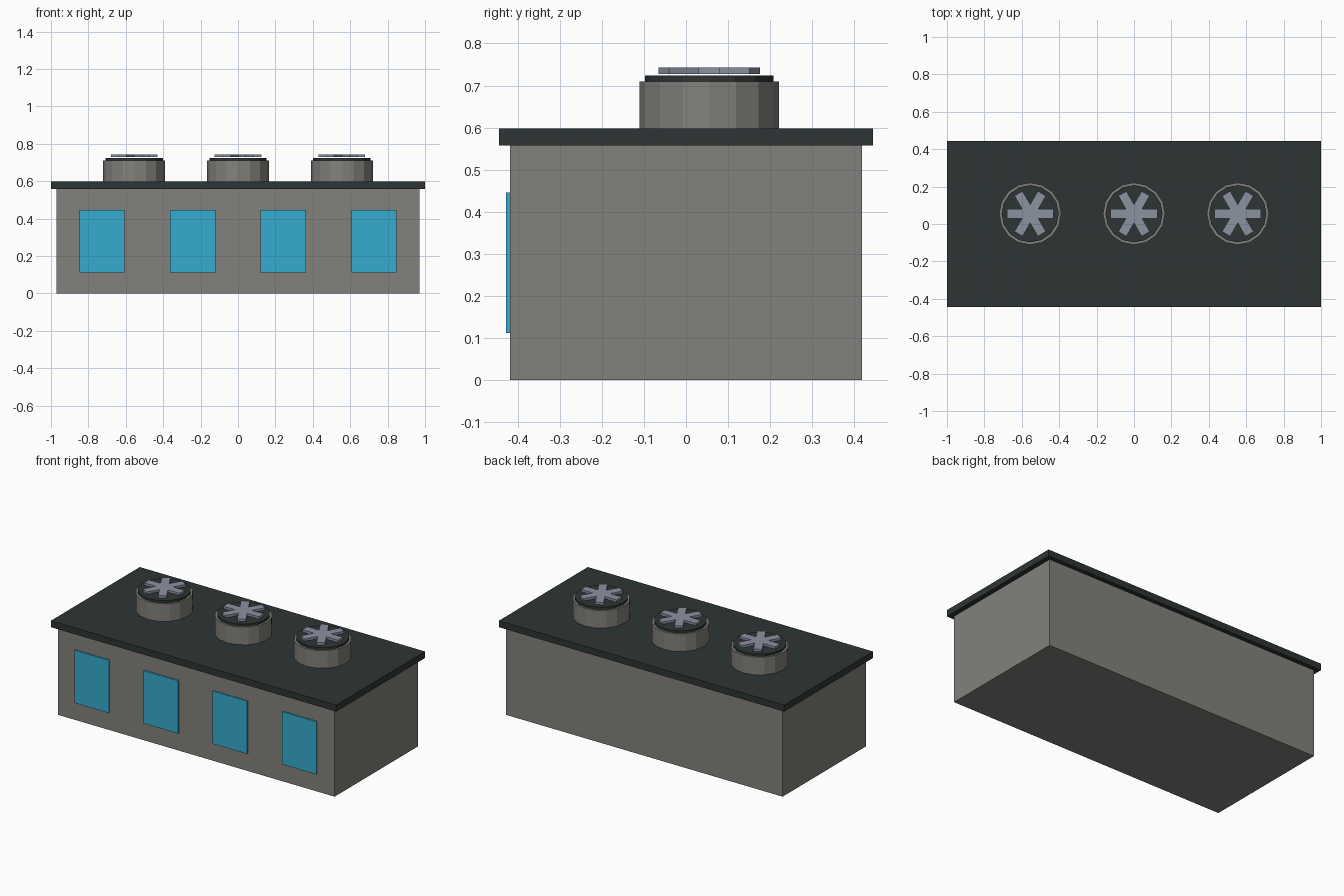
import bpy
import math

cube = bpy.data.objects.get("Cube")
if cube:
    bpy.data.objects.remove(cube, do_unlink=True)


def make_material(name, rgb):
    mat = bpy.data.materials.new(name)
    mat.use_nodes = True
    color = (*rgb, 1)
    mat.diffuse_color = color
    mat.node_tree.nodes["Principled BSDF"].inputs["Base Color"].default_value = color
    return mat


wall_grey = make_material("wall_grey", (0.225, 0.22, 0.2))
roof_dark = make_material("roof_dark", (0.026, 0.036, 0.034))
window_blue = make_material("window_blue", (0.037, 0.41, 0.61))
blade_grey = make_material("blade_grey", (0.262, 0.287, 0.365))


def finish(name, mat):
    obj = bpy.context.object
    obj.name = name
    obj.data.materials.append(mat)
    return obj


def box(name, mat, center, size, turn=0):
    bpy.ops.mesh.primitive_cube_add(size=1, location=center, rotation=(0, 0, turn))
    bpy.context.object.scale = size
    return finish(name, mat)


def drum(name, mat, x, y, radius, bottom, top):
    bpy.ops.mesh.primitive_cylinder_add(
        vertices=16, radius=radius, depth=top - bottom,
        location=(x, y, (bottom + top) / 2))
    return finish(name, mat)


# Building body and overhanging roof slab
box("body", wall_grey, (0, 0, 0.279), (1.94, 0.836, 0.558))
box("roof", roof_dark, (0, 0, 0.578), (2, 0.89, 0.041))

# Row of windows along the front wall
for i in range(4):
    x = (i - 1.5) * 0.485
    box(f"window_{i + 1}", window_blue, (x, -0.423, 0.279), (0.242, 0.009, 0.334))

# Roof fans: housing, dark cap and three crossing blades
for i in range(3):
    x, y = (i - 1) * 0.555, 0.055
    drum(f"fan_housing_{i + 1}", wall_grey, x, y, 0.166, 0.59, 0.71)
    drum(f"fan_cap_{i + 1}", roof_dark, x, y, 0.153, 0.70, 0.724)
    for k in range(3):
        box(f"fan_{i + 1}_blade_{k + 1}", blade_grey, (x, y, 0.7355),
            (0.25, 0.05, 0.015), k * math.pi / 3)
